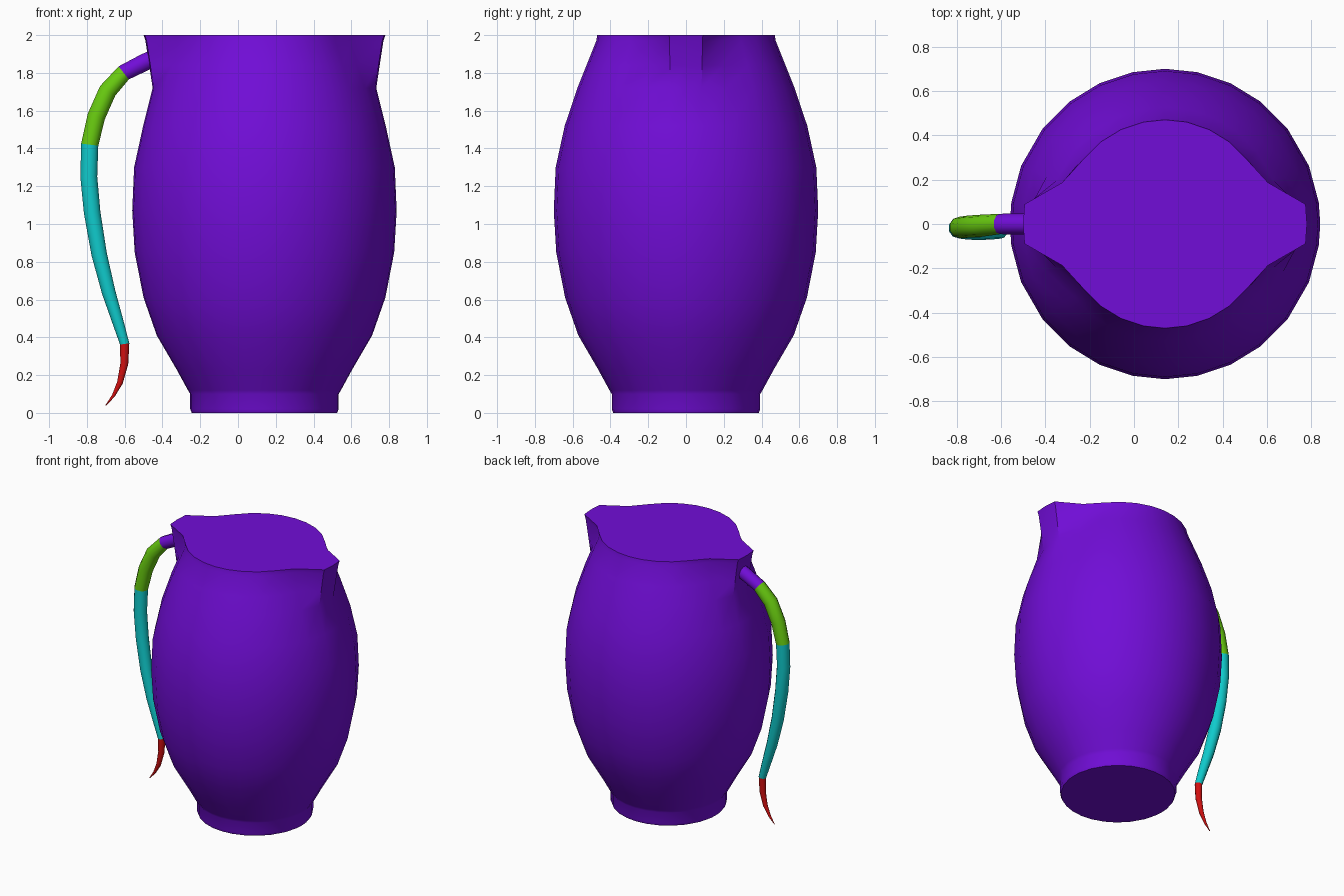
import bpy, bmesh, math
from mathutils import Vector

if "Cube" in bpy.data.objects:
    bpy.data.objects.remove(bpy.data.objects["Cube"])

CX = 0.14  # jug axis


def material(name, rgb):
    m = bpy.data.materials.new(name)
    m.diffuse_color = (*rgb, 1)
    m.use_nodes = True
    m.node_tree.nodes["Principled BSDF"].inputs["Base Color"].default_value = m.diffuse_color
    return m


purple = material("purple", (0.165, 0.004, 0.68))
green = material("green", (0.14, 0.60, 0.005))
cyan = material("cyan", (0.005, 0.60, 0.61))
red = material("red", (0.64, 0.005, 0.005))


def loft(name, rings, mat, angle=32):
    """Skin closed rings of points and cap both ends."""
    bm = bmesh.new()
    vr = [[bm.verts.new(p) for p in ring] for ring in rings]
    n = len(vr[0])
    for a, b in zip(vr, vr[1:]):
        for i in range(n):
            j = (i + 1) % n
            bm.faces.new((a[i], a[j], b[j], b[i]))
    bm.faces.new(vr[0][::-1])
    bm.faces.new(vr[-1])
    bmesh.ops.recalc_face_normals(bm, faces=bm.faces)
    me = bpy.data.meshes.new(name)
    bm.to_mesh(me)
    bm.free()
    me.materials.append(mat)
    ob = bpy.data.objects.new(name, me)
    bpy.context.collection.objects.link(ob)
    bpy.ops.object.select_all(action='DESELECT')
    ob.select_set(True)
    bpy.context.view_layer.objects.active = ob
    bpy.ops.object.shade_smooth_by_angle(angle=math.radians(angle))
    return ob


# Jug body: turned profile (height, radius), pulled into two opposite spouts at the rim
profile = [(0, .385), (.02, .393), (.10, .393), (.12, .405), (.23, .465), (.41, .57),
           (.61, .64), (.85, .687), (1.07, .70), (1.30, .69), (1.52, .642),
           (1.72, .575), (1.84, .527), (1.97, .475), (2.0, .47)]
tip = {1.72: .592, 1.84: .61, 1.97: .63, 2.0: .64}     # spout reach
flank = {1.97: .49, 2.0: .50}                          # spout root
quad = [0, 8, 22, 38, 52, 65, 78, 90]
angles = quad + [180 - a for a in quad[-2::-1]]
angles += [a + 180 for a in angles[1:-1]]


def body_ring(z, r):
    pts = []
    for a in angles:
        off = min(a % 180, 180 - a % 180)
        rad = r
        if off <= 8:
            rad = tip.get(z, r)
        elif off == 22:
            rad = flank.get(z, r)
        t = math.radians(a)
        pts.append((CX + rad * math.cos(t), rad * math.sin(t), z))
    return pts


loft("jug_body", [body_ring(z, r) for z, r in profile], purple)

# Handle: one tapering path (x, y, z, radius), split into coloured lengths
path = [(-.40, 0, 1.90, .048), (-.50, 0, 1.853, .048), (-.605, 0, 1.80, .046),
        (-.69, -.008, 1.705, .050), (-.75, -.012, 1.57, .050), (-.785, -.015, 1.42, .048),
        (-.79, -.018, 1.25, .047), (-.772, -.022, 1.06, .046), (-.735, -.028, .84, .043),
        (-.685, -.034, .64, .038), (-.632, -.038, .47, .031), (-.60, -.04, .365, .026),
        (-.602, -.04, .26, .022), (-.625, -.04, .16, .016), (-.66, -.04, .09, .009),
        (-.70, -.04, .04, .002)]


def handle_ring(i, sides=10):
    p = Vector(path[i][:3])
    d = Vector(path[min(i + 1, len(path) - 1)][:3]) - Vector(path[max(i - 1, 0)][:3])
    u = Vector((0, 1, 0))
    v = d.normalized().cross(u).normalized()
    r = path[i][3]
    return [p + r * (math.cos(t) * u + math.sin(t) * v)
            for t in (2 * math.pi * k / sides for k in range(sides))]


for name, a, b, mat in (("handle_root", 0, 2, purple), ("handle_upper", 2, 5, green),
                        ("handle_lower", 5, 11, cyan), ("handle_tip", 11, 15, red)):
    loft(name, [handle_ring(i) for i in range(a, b + 1)], mat, 50)
